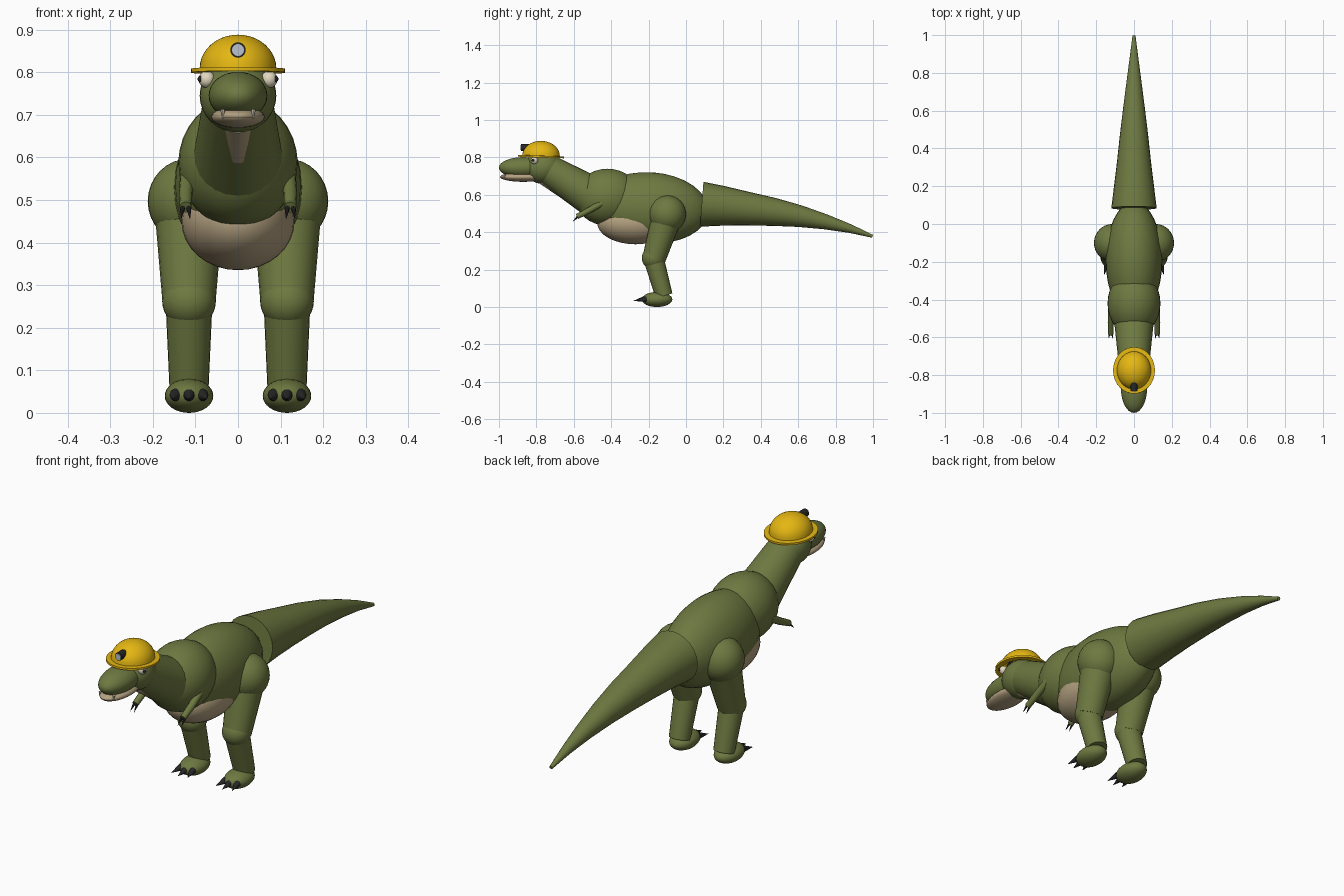
import bpy, bmesh, math
from mathutils import Vector, Matrix

if "Cube" in bpy.data.objects:
    bpy.data.objects.remove(bpy.data.objects["Cube"])


def material(name, rgb):
    m = bpy.data.materials.new(name)
    m.diffuse_color = (*rgb, 1)
    m.use_nodes = True
    m.node_tree.nodes["Principled BSDF"].inputs["Base Color"].default_value = m.diffuse_color
    return m


GREEN = material("green_skin", (0.155, 0.19, 0.052))
TAN = material("tan_skin", (0.46, 0.36, 0.22))
YELLOW = material("helmet_yellow", (0.78, 0.47, 0.006))
DARK = material("dark_claw", (0.02, 0.02, 0.02))
IVORY = material("ivory", (0.75, 0.68, 0.52))
GLASS = material("lamp_glass", (0.5, 0.55, 0.62))


def finish(name, bm, mat):
    bmesh.ops.recalc_face_normals(bm, faces=bm.faces)
    me = bpy.data.meshes.new(name)
    bm.to_mesh(me)
    bm.free()
    for p in me.polygons:
        p.use_smooth = True
    me.set_sharp_from_angle(angle=math.radians(35))
    me.materials.append(mat)
    ob = bpy.data.objects.new(name, me)
    bpy.context.collection.objects.link(ob)
    return ob


def ellipsoid(name, centre, radii, mat, tilt=0, seg=32):
    bm = bmesh.new()
    mtx = (Matrix.Translation(centre) @ Matrix.Rotation(math.radians(tilt), 4, 'X')
           @ Matrix.Diagonal((*radii, 1)))
    bmesh.ops.create_uvsphere(bm, u_segments=seg, v_segments=seg // 2, radius=1, matrix=mtx)
    return finish(name, bm, mat)


def tube(name, pts, radii, mat, seg=24):
    """Capped tube of circular rings along a path."""
    bm = bmesh.new()
    pts = [Vector(p) for p in pts]
    rings = []
    for i, (p, r) in enumerate(zip(pts, radii)):
        d = (pts[min(i + 1, len(pts) - 1)] - pts[max(i - 1, 0)]).normalized()
        side = Vector((1, 0, 0))
        side = (side - d * side.dot(d)).normalized()
        up = d.cross(side)
        rings.append([bm.verts.new(p + r * (math.cos(a) * side + math.sin(a) * up))
                      for a in (2 * math.pi * k / seg for k in range(seg))])
    for a, b in zip(rings, rings[1:]):
        for k in range(seg):
            n = (k + 1) % seg
            bm.faces.new((a[k], a[n], b[n], b[k]))
    bm.faces.new(rings[0])
    bm.faces.new(rings[-1])
    return finish(name, bm, mat)


# Body
ellipsoid("torso", (0, -0.19, 0.53), (0.15, 0.31, 0.19), GREEN, -4)
ellipsoid("chest", (0, -0.42, 0.587), (0.14, 0.175, 0.152), GREEN)
ellipsoid("belly", (0, -0.27, 0.45), (0.133, 0.205, 0.115), TAN)

# Tail
tube("tail",
     [(0, 0.084, 0.549), (0, 0.2, 0.54), (0, 0.33, 0.525), (0, 0.47, 0.508),
      (0, 0.61, 0.485), (0, 0.75, 0.454), (0, 0.88, 0.418), (0, 0.997, 0.378)],
     [0.12, 0.106, 0.09, 0.075, 0.058, 0.04, 0.023, 0.008], GREEN)

# Neck and throat
tube("neck", [(0, -0.45, 0.56), (0, -0.78, 0.76)], [0.112, 0.077], GREEN)
tube("throat", [(0, -0.47, 0.51), (0, -0.755, 0.695)], [0.05, 0.045], TAN)

# Head
ellipsoid("skull", (0, -0.765, 0.745), (0.09, 0.1, 0.087), GREEN)
ellipsoid("snout", (0, -0.87, 0.745), (0.069, 0.13, 0.056), GREEN)
ellipsoid("lower_jaw", (0, -0.87, 0.695), (0.063, 0.124, 0.026), TAN)

# Helmet: closed shell with brim, spun around its axis
dome = [math.radians(a) for a in range(0, 91, 9)]
profile = [(0.094, 0), (0.123, 0), (0.123, 0.009)]
profile += [(0.1 * math.cos(a), 0.01 + 0.079 * math.sin(a)) for a in dome]
profile += [(0.094 * math.cos(a), 0.01 + 0.073 * math.sin(a)) for a in reversed(dome)]
bm = bmesh.new()
vs = [bm.verts.new((r, 0, z)) for r, z in profile]
es = [bm.edges.new((a, b)) for a, b in zip(vs, vs[1:] + vs[:1])]
bmesh.ops.spin(bm, geom=vs + es, axis=(0, 0, 1), cent=(0, 0, 0),
               angle=2 * math.pi, steps=40)
bmesh.ops.remove_doubles(bm, verts=bm.verts, dist=0.0003)
bmesh.ops.transform(bm, verts=bm.verts, matrix=(
    Matrix.Translation((0, -0.775, 0.799)) @ Matrix.Rotation(math.radians(-2), 4, 'X')
    @ Matrix.Diagonal((0.9, 1, 1, 1))))
finish("helmet", bm, YELLOW)

# Head lamp
tube("lamp_housing", [(0, -0.835, 0.852), (0, -0.883, 0.852)], [0.018, 0.018], DARK)
tube("lamp_lens", [(0, -0.88, 0.852), (0, -0.886, 0.852)], [0.014, 0.014], GLASS)

# Paired parts
for s, tag in ((-1, "left"), (1, "right")):
    # Face details
    ellipsoid(f"eye_{tag}", (s * 0.073, -0.81, 0.783), (0.02, 0.02, 0.02), IVORY, seg=16)
    ellipsoid(f"pupil_{tag}", (s * 0.088, -0.817, 0.784), (0.007, 0.008, 0.008), DARK, seg=12)
    tube(f"tooth_{tag}", [(s * 0.036, -0.967, 0.712), (s * 0.036, -0.971, 0.69)],
         [0.006, 0.0005], IVORY, 8)

    # Arm
    tube(f"arm_{tag}", [(s * 0.118, -0.45, 0.555), (s * 0.123, -0.52, 0.515),
                        (s * 0.123, -0.583, 0.483)], [0.018, 0.016, 0.014], GREEN, 12)
    for i in (-1, 1):
        tube(f"finger_claw_{tag}", [(s * 0.123 + i * 0.007, -0.577, 0.484),
                                    (s * 0.123 + i * 0.010, -0.606, 0.456)],
             [0.007, 0.0005], DARK, 8)

    # Leg
    x = s * 0.115
    ellipsoid(f"hip_{tag}", (x, -0.1, 0.497), (0.097, 0.1, 0.1), GREEN)
    tube(f"thigh_{tag}", [(x, -0.1, 0.49), (x, -0.172, 0.255)], [0.082, 0.062], GREEN)
    ellipsoid(f"knee_{tag}", (x, -0.174, 0.262), (0.063, 0.062, 0.062), GREEN)
    tube(f"shin_{tag}", [(x, -0.174, 0.26), (x, -0.117, 0.06)], [0.055, 0.046], GREEN)
    ellipsoid(f"foot_{tag}", (x, -0.155, 0.04), (0.057, 0.082, 0.04), GREEN)
    for i in (-1, 0, 1):
        tube(f"toe_claw_{tag}", [(x + i * 0.03, -0.212 - 0.012 * (i == 0), 0.042),
                                 (x + i * 0.042, -0.268 - 0.012 * (i == 0), 0.033)],
             [0.016, 0.0005], DARK, 10)
